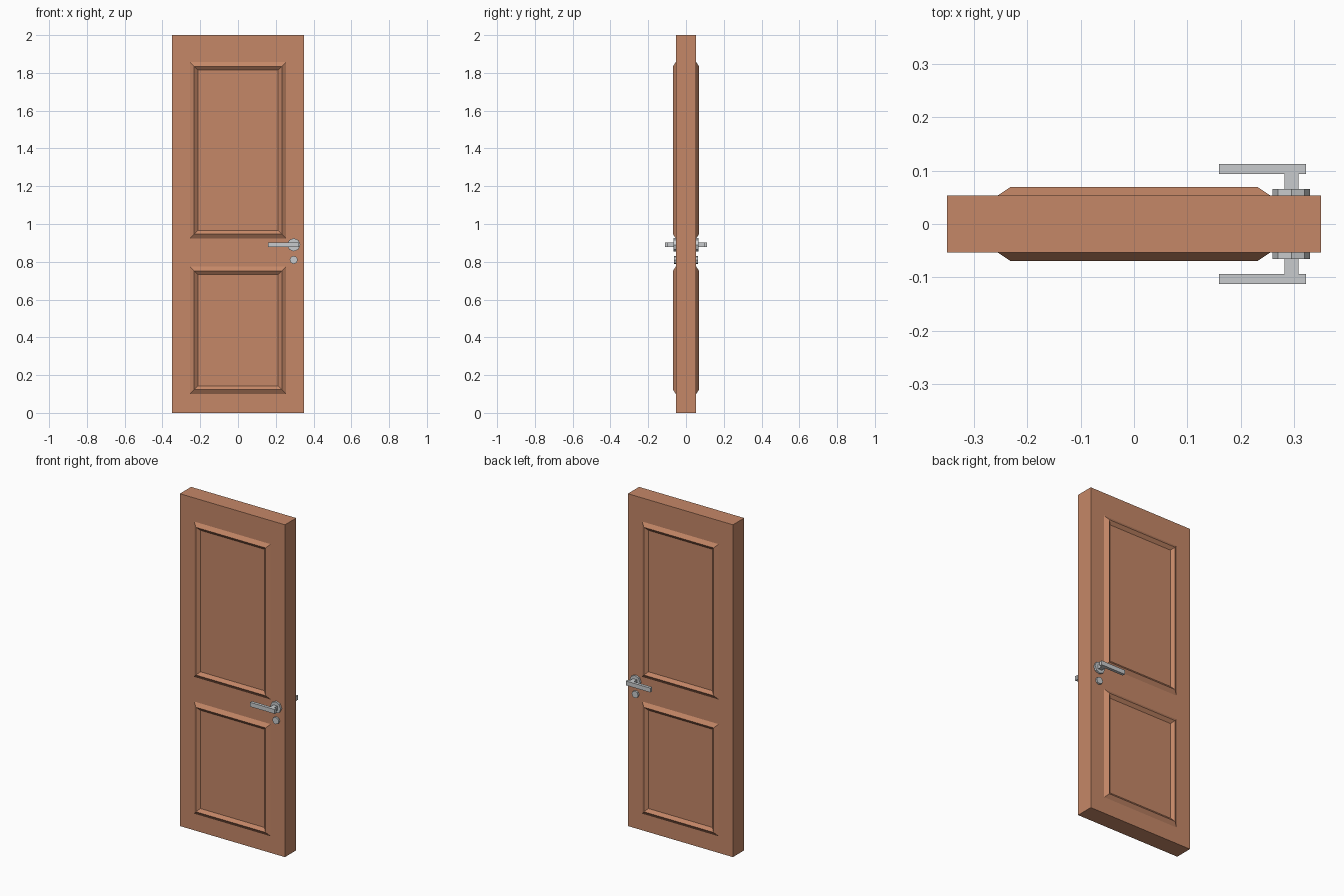
import bpy, bmesh, math

if "Cube" in bpy.data.objects:
    bpy.data.objects.remove(bpy.data.objects["Cube"])

# Materials
def material(name, rgb):
    m = bpy.data.materials.new(name)
    m.diffuse_color = (*rgb, 1.0)
    m.use_nodes = True
    m.node_tree.nodes["Principled BSDF"].inputs["Base Color"].default_value = m.diffuse_color
    return m

WOOD = material("brown_wood", (0.56, 0.245, 0.137))
METAL = material("grey_metal", (0.58, 0.60, 0.61))

HALF = 0.0535          # half thickness of the door leaf
RIDGE = 0.069          # y of the moulding ridge
HX, HZ = 0.295, 0.89   # handle axis


def finish(bm, name, mat):
    bmesh.ops.recalc_face_normals(bm, faces=bm.faces)
    me = bpy.data.meshes.new(name)
    bm.to_mesh(me)
    bm.free()
    me.materials.append(mat)
    ob = bpy.data.objects.new(name, me)
    bpy.context.collection.objects.link(ob)
    return ob


def box(name, x, y, z, mat):
    """Box from (min, max) pairs on each axis."""
    bm = bmesh.new()
    bmesh.ops.create_cube(bm, size=1)
    for v in bm.verts:
        v.co = [lo + (c + 0.5) * (hi - lo) for c, (lo, hi) in zip(v.co, (x, y, z))]
    return finish(bm, name, mat)


def octagon_plate(name, x, z, radius, y0, y1, mat):
    """Eight-sided disc facing along y."""
    bm = bmesh.new()
    ring = [bm.verts.new((x + radius * math.cos(i * math.pi / 4), y0,
                          z + radius * math.sin(i * math.pi / 4))) for i in range(8)]
    face = bm.faces.new(ring)
    new = bmesh.ops.extrude_face_region(bm, geom=[face])["geom"]
    for v in new:
        if isinstance(v, bmesh.types.BMVert):
            v.co.y = y1
    return finish(bm, name, mat)


def moulding(name, z0, z1, side):
    """Mitred frame with a triangular section, on one face of the door."""
    bm = bmesh.new()
    profile = [(0.0, HALF), (0.023, RIDGE), (0.042, HALF), (0.042, HALF - 0.01), (0.0, HALF - 0.01)]
    loops = []
    for inset, y in profile:
        hx, lo, hi = 0.255 - inset, z0 + inset, z1 - inset
        loops.append([bm.verts.new((px, side * y, pz)) for px, pz in
                      ((-hx, lo), (hx, lo), (hx, hi), (-hx, hi))])
    n = len(loops)
    for k in range(n):
        a, b = loops[k], loops[(k + 1) % n]
        for i in range(4):
            j = (i + 1) % 4
            bm.faces.new((a[i], a[j], b[j], b[i]))
    return finish(bm, name, WOOD)


# Door leaf
box("door_leaf", (-0.35, 0.35), (-HALF, HALF), (0, 2), WOOD)

for label, s in (("front", -1), ("back", 1)):
    def span(a, b):
        return tuple(sorted((s * a, s * b)))

    # Panel mouldings
    moulding(label + "_upper_moulding", 0.923, 1.858, s)
    moulding(label + "_lower_moulding", 0.10, 0.775, s)

    # Handle: rose, neck and lever
    octagon_plate(label + "_handle_rose", HX, HZ, 0.035, s * (HALF - 0.005), s * 0.0655, METAL)
    box(label + "_handle_neck", (HX - 0.013, HX + 0.013), span(0.06, 0.0945),
        (HZ - 0.013, HZ + 0.013), METAL)
    box(label + "_handle_lever", (0.159, 0.322), span(0.094, 0.112),
        (HZ - 0.013, HZ + 0.013), METAL)

    # Lock cover below the handle
    octagon_plate(label + "_lock_cover", HX, 0.81, 0.0215, s * (HALF - 0.005), s * 0.0645, METAL)
